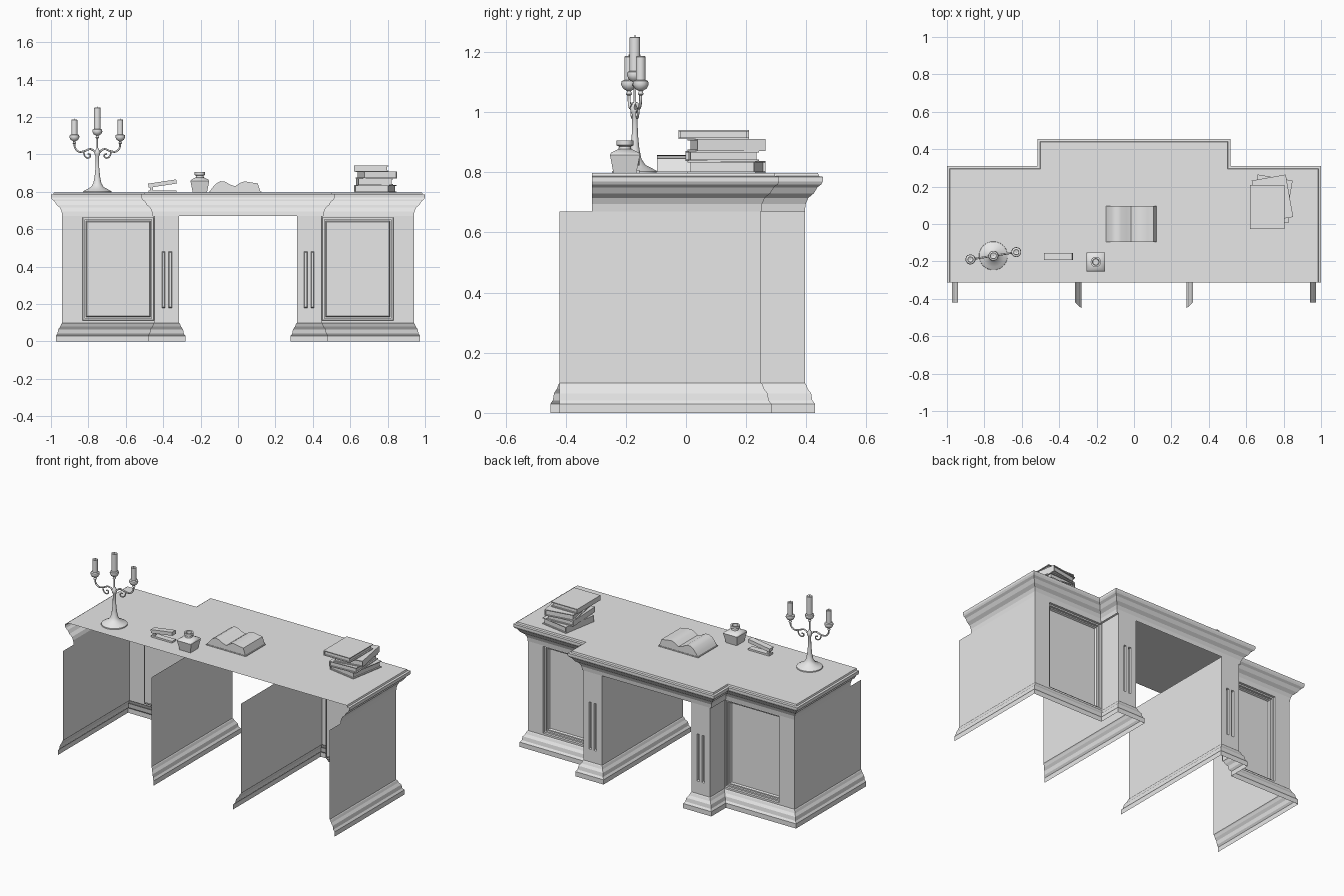
import bpy, bmesh, math
from mathutils import Vector, Matrix

cube = bpy.data.objects.get("Cube")
if cube:
    bpy.data.objects.remove(cube, do_unlink=True)

grey = bpy.data.materials.new("plain_grey")
grey.use_nodes = True
grey.diffuse_color = (0.8, 0.8, 0.8, 1)
grey.node_tree.nodes["Principled BSDF"].inputs["Base Color"].default_value = (0.8, 0.8, 0.8, 1)


def finish(name, bm, smooth=False, mirror=False, matrix=None):
    me = bpy.data.meshes.new(name)
    bm.to_mesh(me)
    bm.free()
    me.materials.append(grey)
    ob = bpy.data.objects.new(name, me)
    bpy.context.collection.objects.link(ob)
    if matrix:
        ob.matrix_world = matrix
    if mirror:
        ob.modifiers.new("Mirror", 'MIRROR')
    if smooth:
        bpy.ops.object.select_all(action='DESELECT')
        ob.select_set(True)
        bpy.context.view_layer.objects.active = ob
        bpy.ops.object.shade_smooth_by_angle(angle=math.radians(40))
    return ob


def offset_path(path, d):
    """Mitred outward offset of an open plan path."""
    pts = [Vector(p) for p in path]
    normals = [Vector(((b - a).y, -(b - a).x)).normalized() for a, b in zip(pts, pts[1:])]
    out = []
    for i, p in enumerate(pts):
        a, b = normals[max(i - 1, 0)], normals[min(i, len(normals) - 1)]
        out.append(p + (a + b) * (d / (1 + a.dot(b))))
    return out


def sweep(bm, path, profile, end_flare=0):
    """Run an (offset, height) profile along a plan path."""
    rows = []
    for d, z in profile:
        pts = offset_path(path, d)
        pts[-1].y -= d * end_flare
        rows.append([bm.verts.new((p.x, p.y, z)) for p in pts])
    for lo, hi in zip(rows, rows[1:]):
        for i in range(len(path) - 1):
            bm.faces.new((lo[i], lo[i + 1], hi[i + 1], hi[i]))
    return rows


def nested_panel(bm, steps):
    """Stepped panel facing +y from (x0, x1, z0, z1, y) rectangles."""
    rings = [[bm.verts.new(c) for c in ((x0, y, z0), (x0, y, z1), (x1, y, z1), (x1, y, z0))]
             for x0, x1, z0, z1, y in steps]
    for a, b in zip(rings, rings[1:]):
        for i in range(4):
            j = (i + 1) % 4
            bm.faces.new((a[i], a[j], b[j], b[i]))
    bm.faces.new(rings[-1])


def box(bm, x0, x1, y0, y1, z0, z1, tilt=0):
    m = Matrix.Translation(((x0 + x1) / 2, (y0 + y1) / 2, (z0 + z1) / 2))
    m = m @ Matrix.Rotation(tilt, 4, 'Y') @ Matrix.Diagonal((x1 - x0, y1 - y0, z1 - z0, 1))
    bmesh.ops.create_cube(bm, size=1, matrix=m)


def lathe(bm, profile, sides=16, center=(0, 0), turn=0):
    """Revolve (radius, height) points about a vertical axis."""
    rings = []
    for r, z in profile:
        angles = [turn + math.tau * k / sides for k in range(sides)]
        rings.append([bm.verts.new((center[0] + r * math.cos(a), center[1] + r * math.sin(a), z))
                      for a in angles])
    for a, b in zip(rings, rings[1:]):
        for i in range(sides):
            j = (i + 1) % sides
            bm.faces.new((a[i], a[j], b[j], b[i]))
    bm.faces.new(rings[0][::-1])
    bm.faces.new(rings[-1])


# Plan of the pedestals and the desk top
OUT, PIL, KNEE = 0.94, 0.445, 0.315
FRONT, BACK, PIL_Y, RAIL = -0.42, 0.25, 0.395, 0.67
pedestal_plan = [(OUT, FRONT), (OUT, BACK), (PIL, BACK), (PIL, PIL_Y), (KNEE, PIL_Y), (KNEE, FRONT)]
half_top = [(OUT, -0.312), (OUT, BACK), (PIL + 0.01, BACK), (PIL + 0.01, PIL_Y)]
top_plan = half_top + [(-x, y) for x, y in reversed(half_top)]

# Pedestal plinths
bm = bmesh.new()
sweep(bm, pedestal_plan, [(0.034, 0), (0.034, 0.03), (0.025, 0.042), (0.021, 0.065),
                          (0.01, 0.08), (0.004, 0.095), (0, 0.1)], end_flare=0.9)
finish("pedestal_plinths", bm, mirror=True)

# Plain pedestal walls: outer side, pilaster return, kneehole side
bm = bmesh.new()
for i in (0, 2, 4):
    sweep(bm, pedestal_plan[i:i + 2], [(0, 0.1), (0, RAIL)])
finish("pedestal_walls", bm, mirror=True)

# Recessed stepped panels
bm = bmesh.new()
steps = [(PIL, OUT, 0.1, RAIL, BACK)]
for inset, depth in ((0, 0), (0.002, 0.012), (0.011, 0.012), (0.012, 0.024), (0.019, 0.024), (0.024, 0.035)):
    steps.append((0.449 + inset, 0.832 - inset, 0.112 + inset, 0.664 - inset, BACK - depth))
nested_panel(bm, steps)
finish("recessed_panels", bm, mirror=True)

# Fluted pilasters
bm = bmesh.new()
mid = (PIL + KNEE) / 2
for x0, x1, c in ((KNEE, mid, 0.362), (mid, PIL, 0.398)):
    nested_panel(bm, [(x0, x1, 0.1, RAIL, PIL_Y),
                      (c - 0.009, c + 0.009, 0.18, 0.48, PIL_Y),
                      (c - 0.006, c + 0.006, 0.184, 0.476, PIL_Y - 0.012)])
finish("fluted_pilasters", bm, mirror=True)

# Cornice and desk top
bm = bmesh.new()
rows = sweep(bm, top_plan, [(0, RAIL), (0.003, 0.695), (0.012, 0.715), (0.03, 0.73), (0.042, 0.75),
                            (0.055, 0.76), (0.06, 0.77), (0.06, 0.785), (0.047, 0.787), (0.044, 0.797)])
bm.faces.new(rows[-1])
finish("desk_top_and_cornice", bm)


# Stacked books: covers, spine and page block
def book(name, cx, cy, z, w, d, h, angle):
    bm = bmesh.new()
    t = 0.005
    box(bm, -w / 2, w / 2, -d / 2, d / 2, 0, t)
    box(bm, -w / 2, w / 2, -d / 2, d / 2, h - t, h)
    box(bm, -w / 2, -w / 2 + t, -d / 2, d / 2, t, h - t)
    box(bm, -w / 2 + t, w / 2 - 0.008, -d / 2 + 0.008, d / 2 - 0.008, t, h - t)
    finish(name, bm, matrix=Matrix.Translation((cx, cy, z)) @ Matrix.Rotation(math.radians(angle), 4, 'Z'))


book("bottom_book", 0.735, 0.135, 0.797, 0.19, 0.23, 0.04, -10)
book("second_book", 0.73, 0.12, 0.837, 0.185, 0.235, 0.034, 3)
book("third_book", 0.74, 0.135, 0.871, 0.185, 0.23, 0.039, 190)
book("top_book", 0.713, 0.092, 0.91, 0.185, 0.235, 0.031, 0)

# Open book
bm = bmesh.new()
outline = [(-0.15, 0.802), (-0.14, 0.818), (-0.12, 0.842), (-0.095, 0.857), (-0.07, 0.854), (-0.04, 0.838),
           (-0.015, 0.83), (0.01, 0.847), (0.035, 0.856), (0.07, 0.85), (0.105, 0.845), (0.12, 0.802)]
ends = [[bm.verts.new((x, y, z)) for x, z in outline] for y in (-0.097, 0.097)]
n = len(outline)
for i in range(n):
    j = (i + 1) % n
    bm.faces.new((ends[0][j], ends[0][i], ends[1][i], ends[1][j]))
bm.faces.new(ends[0])
bm.faces.new(ends[1][::-1])
bmesh.ops.recalc_face_normals(bm, faces=bm.faces)
box(bm, -0.155, 0.125, -0.1, 0.1, 0.797, 0.802)
finish("open_book", bm, smooth=True)

# Letter press: base slab, post and tilted bar
bm = bmesh.new()
box(bm, -0.478, -0.33, -0.193, -0.155, 0.797, 0.808)
box(bm, -0.47, -0.455, -0.185, -0.163, 0.808, 0.84)
box(bm, -0.48, -0.328, -0.193, -0.155, 0.833, 0.855, tilt=-0.15)
finish("letter_press", bm)

# Ink bottle: square body with round neck
bm = bmesh.new()
ink = (-0.204, -0.203)
q = math.sqrt(2)
lathe(bm, [(0.038 * q, 0.797), (0.05 * q, 0.858), (0.045 * q, 0.866), (0.022 * q, 0.877)],
      sides=4, center=ink, turn=math.pi / 4)
lathe(bm, [(0.022, 0.872), (0.02, 0.886), (0.028, 0.89), (0.028, 0.905), (0.018, 0.905), (0.016, 0.89)], center=ink)
finish("ink_bottle", bm, smooth=True)

# Candlestick: stem, then cups with candles along a turned bar
place = Matrix.Translation((-0.752, -0.17, 0)) @ Matrix.Rotation(math.radians(9), 4, 'Z')
bm = bmesh.new()
lathe(bm, [(0.077, 0.797), (0.076, 0.803), (0.06, 0.812), (0.035, 0.825), (0.022, 0.845), (0.015, 0.88),
           (0.01, 0.93), (0.009, 0.99), (0.014, 1.0), (0.016, 1.012), (0.01, 1.025), (0.004, 1.035),
           (0.004, 1.1)], sides=20)
finish("candlestick_stem", bm, smooth=True, matrix=place)


def candle(name, x, z, top, r):
    bm = bmesh.new()
    lathe(bm, [(0.005, z - 0.015), (0.01, z - 0.01), (0.006, z), (0.02, z + 0.008), (0.027, z + 0.022),
               (0.025, z + 0.033), (0.019, z + 0.036)], center=(x, 0))
    lathe(bm, [(r, z + 0.03), (r, top - 0.002), (r - 0.002, top), (0.004, top - 0.004)], center=(x, 0))
    lathe(bm, [(0.0015, top - 0.005), (0.0015, top + 0.006)], sides=6, center=(x, 0))
    finish(name, bm, smooth=True, matrix=place)


candle("centre_candle", 0, 1.1, 1.25, 0.018)
candle("right_candle", -0.124, 1.07, 1.186, 0.016)
candle("left_candle", 0.124, 1.07, 1.186, 0.016)


# Scrolled arms
def tube(name, pts, r):
    cu = bpy.data.curves.new(name, 'CURVE')
    cu.dimensions = '3D'
    cu.bevel_depth, cu.bevel_resolution, cu.resolution_u = r, 2, 6
    sp = cu.splines.new('BEZIER')
    sp.bezier_points.add(len(pts) - 1)
    for bp, (x, z) in zip(sp.bezier_points, pts):
        bp.co = (x, 0, z)
        bp.handle_left_type = bp.handle_right_type = 'AUTO'
    cu.materials.append(grey)
    ob = bpy.data.objects.new(name, cu)
    bpy.context.collection.objects.link(ob)
    ob.matrix_world = place
    bpy.ops.object.select_all(action='DESELECT')
    ob.select_set(True)
    bpy.context.view_layer.objects.active = ob
    bpy.ops.object.convert(target='MESH')


for side, s in (("right", -1), ("left", 1)):
    arm = [(0.005, 1.005), (0.035, 1.028), (0.07, 1.018), (0.1, 1.015), (0.12, 1.035), (0.124, 1.06)]
    curl = [(0.075, 1.016), (0.065, 0.988), (0.045, 0.982), (0.038, 0.998), (0.052, 1.003)]
    tube(side + "_arm", [(s * x, z) for x, z in arm], 0.005)
    tube(side + "_scroll", [(s * x, z) for x, z in curl], 0.004)
